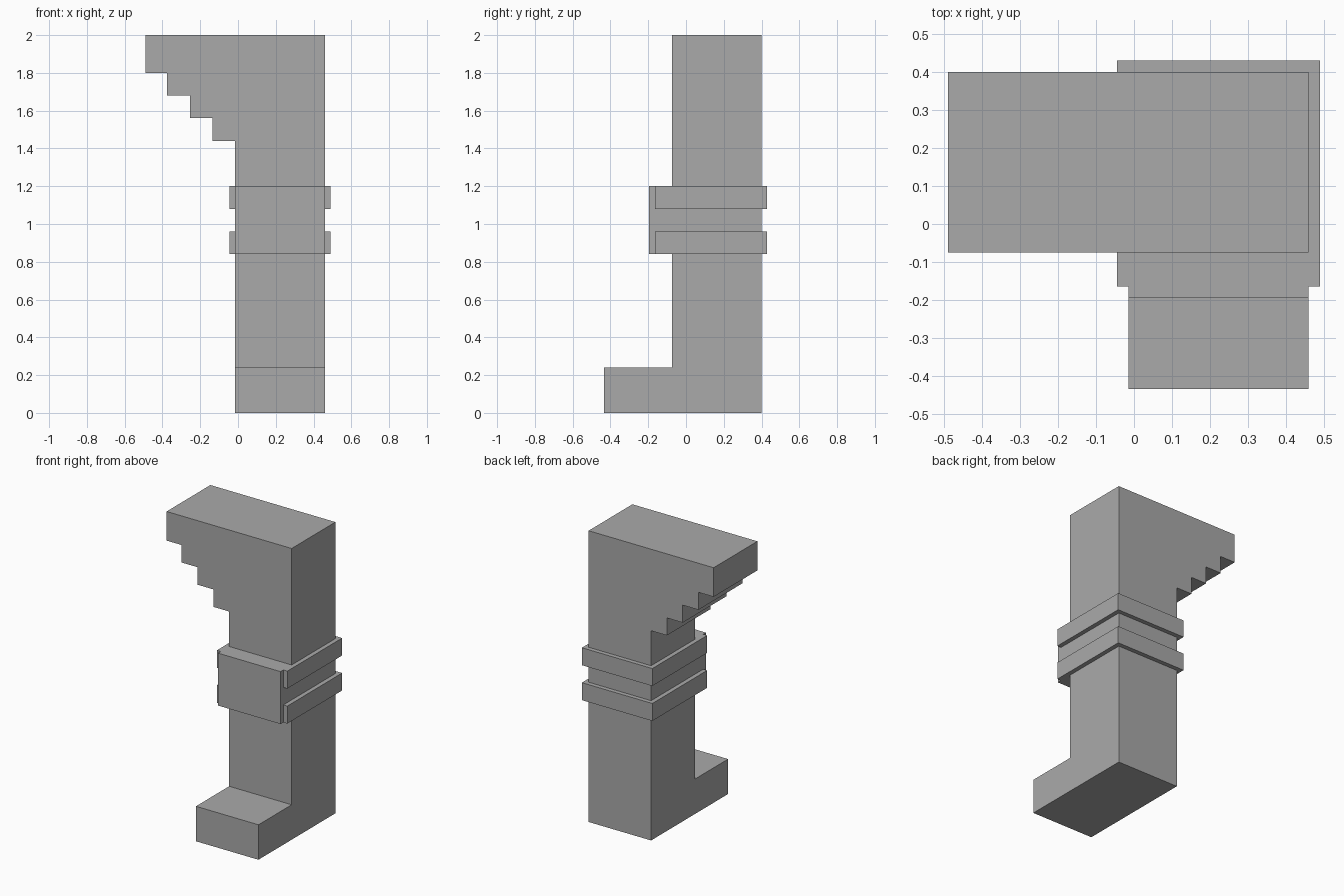
import bpy
import bmesh
from mathutils import Vector

cube = bpy.data.objects.get("Cube")
if cube:
    bpy.data.objects.remove(cube, do_unlink=True)

# Single flat material
grey = bpy.data.materials.new("plain grey")
grey.use_nodes = True
colour = (0.4, 0.4, 0.4, 1)
grey.diffuse_color = colour
grey.node_tree.nodes["Principled BSDF"].inputs["Base Color"].default_value = colour


def prism(name, points, direction):
    """Extrude a closed outline of 3D points along a direction."""
    bm = bmesh.new()
    face = bm.faces.new([bm.verts.new(p) for p in points])
    extruded = bmesh.ops.extrude_face_region(bm, geom=[face], use_keep_orig=True)
    moved = [v for v in extruded["geom"] if isinstance(v, bmesh.types.BMVert)]
    bmesh.ops.translate(bm, verts=moved, vec=Vector(direction))
    bmesh.ops.recalc_face_normals(bm, faces=bm.faces[:])
    mesh = bpy.data.meshes.new(name)
    bm.to_mesh(mesh)
    bm.free()
    mesh.materials.append(grey)
    obj = bpy.data.objects.new(name, mesh)
    bpy.context.collection.objects.link(obj)
    return obj


LEFT, RIGHT = 0.46, -0.015
FRONT, BACK = -0.075, 0.40
STEP = 0.12
TOP = 2.0

# Column and overhanging hip with a stepped underside
outline = [(LEFT, 0), (LEFT, TOP), (RIGHT - 4 * STEP + 0.005, TOP)]
for i in range(4, 0, -1):
    z = 1.32 + i * STEP
    outer = RIGHT - i * STEP + (0.005 if i == 4 else 0)
    outline += [(outer, z), (RIGHT - (i - 1) * STEP, z)]
outline.append((RIGHT, 0))
prism("leg_and_hip", [(x, FRONT, z) for x, z in outline], (0, BACK - FRONT, 0))


def front_block(name, front, bottom, height):
    """Block of the leg's width standing out from its front."""
    corners = [(RIGHT, front), (LEFT, front), (LEFT, FRONT), (RIGHT, FRONT)]
    prism(name, [(x, y, bottom) for x, y in corners], (0, 0, height))


# Toe and knee pad
front_block("toe", -0.435, 0, 2 * STEP)
front_block("knee_pad", -0.195, 0.84, 3 * STEP)

# Straps run round the sides and back of the leg
OUT = 0.03
STRAP_FRONT = -0.165
strap = [(RIGHT - OUT, STRAP_FRONT), (RIGHT, STRAP_FRONT), (RIGHT, BACK),
         (LEFT, BACK), (LEFT, STRAP_FRONT), (LEFT + OUT, STRAP_FRONT),
         (LEFT + OUT, BACK + OUT), (RIGHT - OUT, BACK + OUT)]
for name, z in (("lower_strap", 0.84), ("upper_strap", 1.08)):
    prism(name, [(x, y, z) for x, y in strap], (0, 0, STEP))
